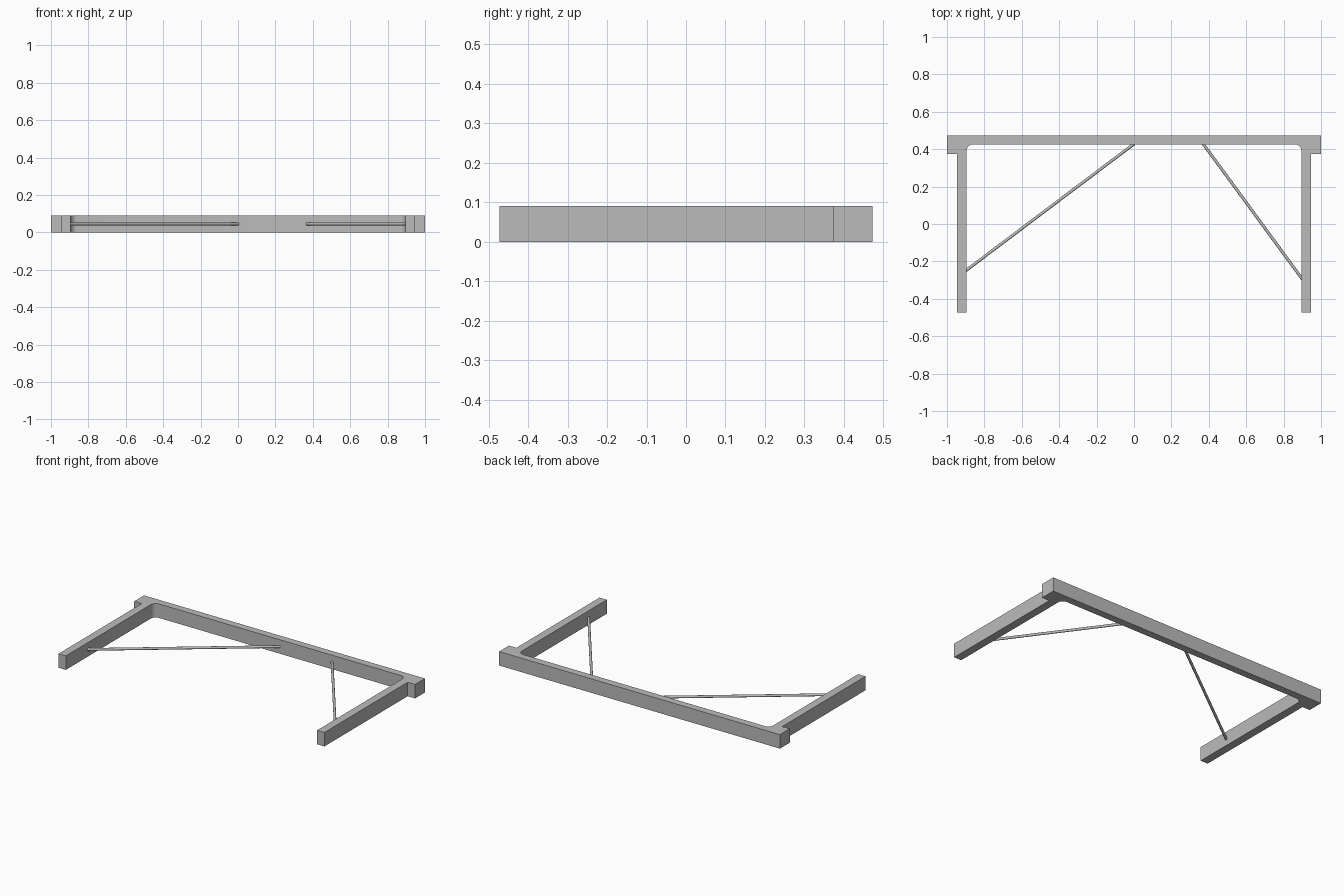
import bpy, bmesh
from math import cos, sin, pi
from mathutils import Vector

cube = bpy.data.objects.get("Cube")
if cube:
    bpy.data.objects.remove(cube, do_unlink=True)

HEIGHT = 0.09
BACK, FRONT = 0.473, -0.473
INNER_X, OUTER_X = 0.895, 0.947
BEAM_Y, EAR_Y = 0.426, 0.373
FILLET = 0.035

grey = bpy.data.materials.new("plain grey")
grey.use_nodes = True
colour = (0.5, 0.5, 0.5, 1)
grey.diffuse_color = colour
grey.node_tree.nodes["Principled BSDF"].inputs["Base Color"].default_value = colour


def add_object(name, bm):
    bmesh.ops.recalc_face_normals(bm, faces=bm.faces)
    mesh = bpy.data.meshes.new(name)
    bm.to_mesh(mesh)
    bm.free()
    mesh.materials.append(grey)
    obj = bpy.data.objects.new(name, mesh)
    bpy.context.collection.objects.link(obj)
    return obj


def shade_smooth(obj):
    bpy.ops.object.select_all(action='DESELECT')
    obj.select_set(True)
    bpy.context.view_layer.objects.active = obj
    bpy.ops.object.shade_smooth_by_angle(angle=pi / 6)


# Frame: half outline with a rounded inner corner, mirrored and extruded
steps = 8
half = [(1, BACK), (1, EAR_Y), (OUTER_X, EAR_Y), (OUTER_X, FRONT), (INNER_X, FRONT)]
for i in range(steps + 1):
    a = i / steps * pi / 2
    half.append((INNER_X - FILLET + FILLET * cos(a), BEAM_Y - FILLET + FILLET * sin(a)))
outline = half + [(-x, y) for x, y in reversed(half)]

bm = bmesh.new()
face = bm.faces.new([bm.verts.new((x, y, 0)) for x, y in outline])
grown = bmesh.ops.extrude_face_region(bm, geom=[face])
top = [v for v in grown["geom"] if isinstance(v, bmesh.types.BMVert)]
bmesh.ops.translate(bm, verts=top, vec=(0, 0, HEIGHT))
shade_smooth(add_object("frame", bm))


# Diagonal brace rods between the arms and the beam
def rod(name, start, end, radius=0.008):
    a, b = (Vector((*p, HEIGHT / 2)) for p in (start, end))
    bm = bmesh.new()
    bmesh.ops.create_cone(bm, cap_ends=True, segments=20, radius1=radius,
                          radius2=radius, depth=(b - a).length)
    obj = add_object(name, bm)
    obj.location = (a + b) / 2
    obj.rotation_euler = (b - a).to_track_quat('Z', 'Y').to_euler()
    shade_smooth(obj)


rod("right_brace", (-0.9, -0.25), (0, BEAM_Y + 0.002))
rod("left_brace", (0.9, -0.295), (0.37, BEAM_Y + 0.002))
